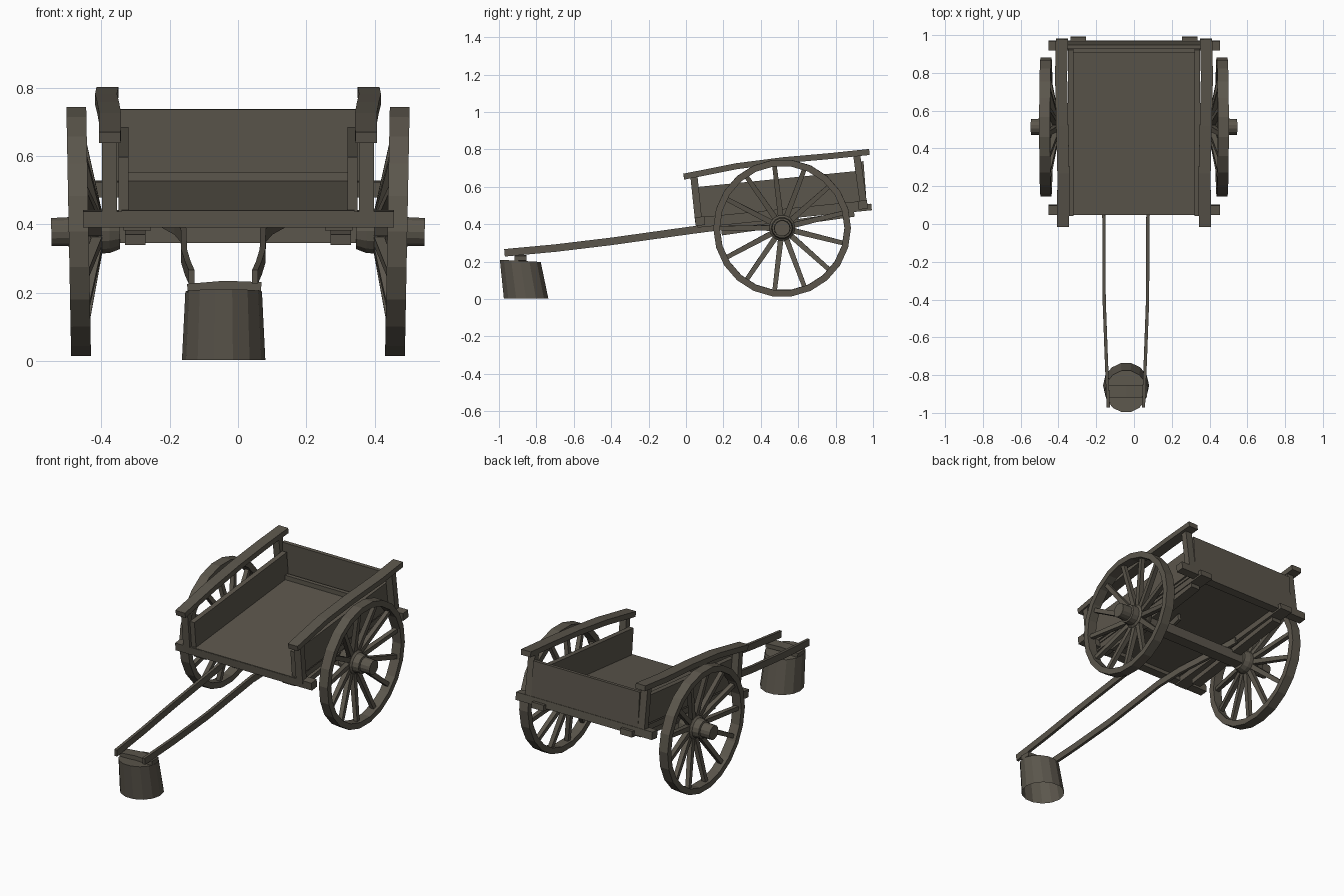
import bpy, bmesh, math
from mathutils import Vector, Matrix

if "Cube" in bpy.data.objects:
    bpy.data.objects.remove(bpy.data.objects["Cube"])

wood = bpy.data.materials.new("weathered dark wood")
wood.diffuse_color = (0.105, 0.093, 0.072, 1)
wood.use_nodes = True
wood.node_tree.nodes["Principled BSDF"].inputs["Base Color"].default_value = wood.diffuse_color


def finish(bm, name, closed=True):
    if closed:
        bmesh.ops.recalc_face_normals(bm, faces=bm.faces)
    me = bpy.data.meshes.new(name)
    bm.to_mesh(me)
    bm.free()
    me.materials.append(wood)
    ob = bpy.data.objects.new(name, me)
    bpy.context.collection.objects.link(ob)
    return ob


def sweep(bm, pts, w, h, side=(1, 0, 0), taper=1.0):
    """Rectangular timber along a path; w is measured along 'side'."""
    pts = [Vector(p) for p in pts]
    rings = []
    for i, p in enumerate(pts):
        t = (pts[min(i + 1, len(pts) - 1)] - pts[max(i - 1, 0)]).normalized()
        s = Vector(side)
        s = (s - t * s.dot(t)).normalized()
        u = s.cross(t)
        k = 1 + (taper - 1) * i / (len(pts) - 1)
        rings.append([bm.verts.new(p + s * a * w * k / 2 + u * b * h * k / 2)
                      for a, b in ((-1, -1), (1, -1), (1, 1), (-1, 1))])
    for r, q in zip(rings, rings[1:]):
        for j in range(4):
            bm.faces.new((r[j], r[(j + 1) % 4], q[(j + 1) % 4], q[j]))
    bm.faces.new(rings[0])
    bm.faces.new(rings[-1])


def timber(name, pts, w, h, side=(1, 0, 0)):
    bm = bmesh.new()
    sweep(bm, pts, w, h, side)
    return finish(bm, name)


def revolve(bm, prof, n, loop=False):
    """Turn a (x, radius) profile around the x axis."""
    rings = [[bm.verts.new((x, r * math.cos(2 * math.pi * i / n),
                            r * math.sin(2 * math.pi * i / n))) for i in range(n)]
             for x, r in prof]
    pairs = list(zip(rings, rings[1:])) + ([(rings[-1], rings[0])] if loop else [])
    for a, b in pairs:
        for i in range(n):
            bm.faces.new((a[i], a[(i + 1) % n], b[(i + 1) % n], b[i]))
    if not loop:
        bm.faces.new(rings[0])
        bm.faces.new(rings[-1])


def deck(y, off=0.0):
    """Height of the tilted floor at y."""
    return 0.44 + 0.1 * (y - 0.05) + off


# wheels: faceted rim, dished spokes and stepped hub
for s, side in ((-1, "left"), (1, "right")):
    place = Matrix.Translation((s * 0.466, 0.514, 0.379)) @ Matrix.Rotation(s * math.radians(1.1), 4, 'Y')

    bm = bmesh.new()
    revolve(bm, [(-0.029, 0.333), (0.029, 0.333), (0.029, 0.368), (-0.029, 0.368)], 22, True)
    finish(bm, side + "_wheel_rim").matrix_world = place

    bm = bmesh.new()
    for i in range(13):
        a = math.radians(97 + i * 360 / 13)
        d = Vector((0, math.cos(a), math.sin(a)))
        sweep(bm, [d * 0.05 + Vector((-s * 0.055, 0, 0)), d * 0.34], 0.03, 0.03,
              taper=0.8)
    finish(bm, side + "_wheel_spokes").matrix_world = place

    bm = bmesh.new()
    revolve(bm, [(s * x, r) for x, r in ((-0.12, 0.055), (-0.09, 0.066), (-0.035, 0.069),
                                         (-0.025, 0.058), (0.015, 0.054), (0.018, 0.044),
                                         (0.08, 0.042))], 14)
    finish(bm, side + "_hub").matrix_world = place

# axle
timber("axle", [(-0.37, 0.514, 0.375), (0.37, 0.514, 0.375)], 0.07, 0.06, (0, 1, 0))

# floor and cross beams
timber("floor", [(0, 0.05, deck(0.05, -0.012)), (0, 0.93, deck(0.93, -0.012))], 0.68, 0.025)
for y, n in ((0.075, "front"), (0.945, "back")):
    z = deck(y, -0.026)
    timber(n + "_cross_beam", [(-0.453, y, z), (0.456, y, z)], 0.05, 0.046, (0, 1, 0.1))

# tailboard with a batten at its foot
timber("tailboard", [(0, 0.955, 0.51), (0, 0.938, 0.736)], 0.71, 0.022)
timber("tailboard_batten", [(-0.33, 0.918, 0.538), (0.33, 0.918, 0.538)], 0.025, 0.03, (0, 1, 0))

# sides
for s, side in ((-1, "left"), (1, "right")):
    # sills and lower bearers under the floor
    timber(side + "_sill", [(s * 0.295, 0.06, deck(0.06, -0.042)),
                            (s * 0.295, 0.992, deck(0.992, -0.042))], 0.08, 0.035)
    timber(side + "_bearer", [(s * 0.3, 0.19, 0.355), (s * 0.3, 0.9, 0.455)], 0.06, 0.03)
    # side plank
    timber(side + "_side_board", [(s * 0.335, 0.05, deck(0.05, 0.075)),
                                  (s * 0.335, 0.93, deck(0.93, 0.075))], 0.03, 0.165)
    # posts
    timber(side + "_front_post", [(s * 0.376, 0.068, 0.41), (s * 0.376, 0.042, 0.66)],
           0.044, 0.038)
    timber(side + "_back_post", [(s * 0.376, 0.95, 0.5), (s * 0.376, 0.912, 0.775)],
           0.044, 0.038)
    # curved top rail
    timber(side + "_top_rail", [(s * 0.375, -0.012, 0.654), (s * 0.374, 0.27, 0.71),
                                (s * 0.38, 0.52, 0.742), (s * 0.386, 0.78, 0.765),
                                (s * 0.382, 0.98, 0.786)], 0.064, 0.032)
    # pulling shaft, flaring below the floor
    c = -0.043
    timber(side + "_shaft", [(c + s * 0.093, -0.97, 0.247), (c + s * 0.104, -0.7, 0.272),
                             (c + s * 0.115, -0.4, 0.308), (c + s * 0.116, 0.03, 0.368),
                             (c + s * 0.135, 0.2, 0.39), (c + s * 0.18, 0.42, 0.415),
                             (c + s * 0.21, 0.6, 0.435)], 0.017, 0.04)

# handle bar between the shafts
timber("handle_bar", [(-0.148, -0.885, 0.213), (-0.04, -0.885, 0.222), (0.068, -0.885, 0.218)],
       0.065, 0.026, (0, 1, 0))

# upturned bucket propping up the shafts, open below
bm = bmesh.new()
n = 14
rings = []
for cy, z, r, lean in ((-0.855, 0.003, 0.122, 0), (-0.886, 0.204, 0.112, 0.02)):
    rings.append([bm.verts.new((-0.042 + r * math.cos(2 * math.pi * i / n),
                                cy + r * math.sin(2 * math.pi * i / n),
                                max(0, z - lean * 0.3 * math.sin(2 * math.pi * i / n))))
                  for i in range(n)])
for i in range(n):
    bm.faces.new((rings[0][i], rings[0][(i + 1) % n], rings[1][(i + 1) % n], rings[1][i]))
bm.faces.new(rings[1])
finish(bm, "bucket", closed=False)
